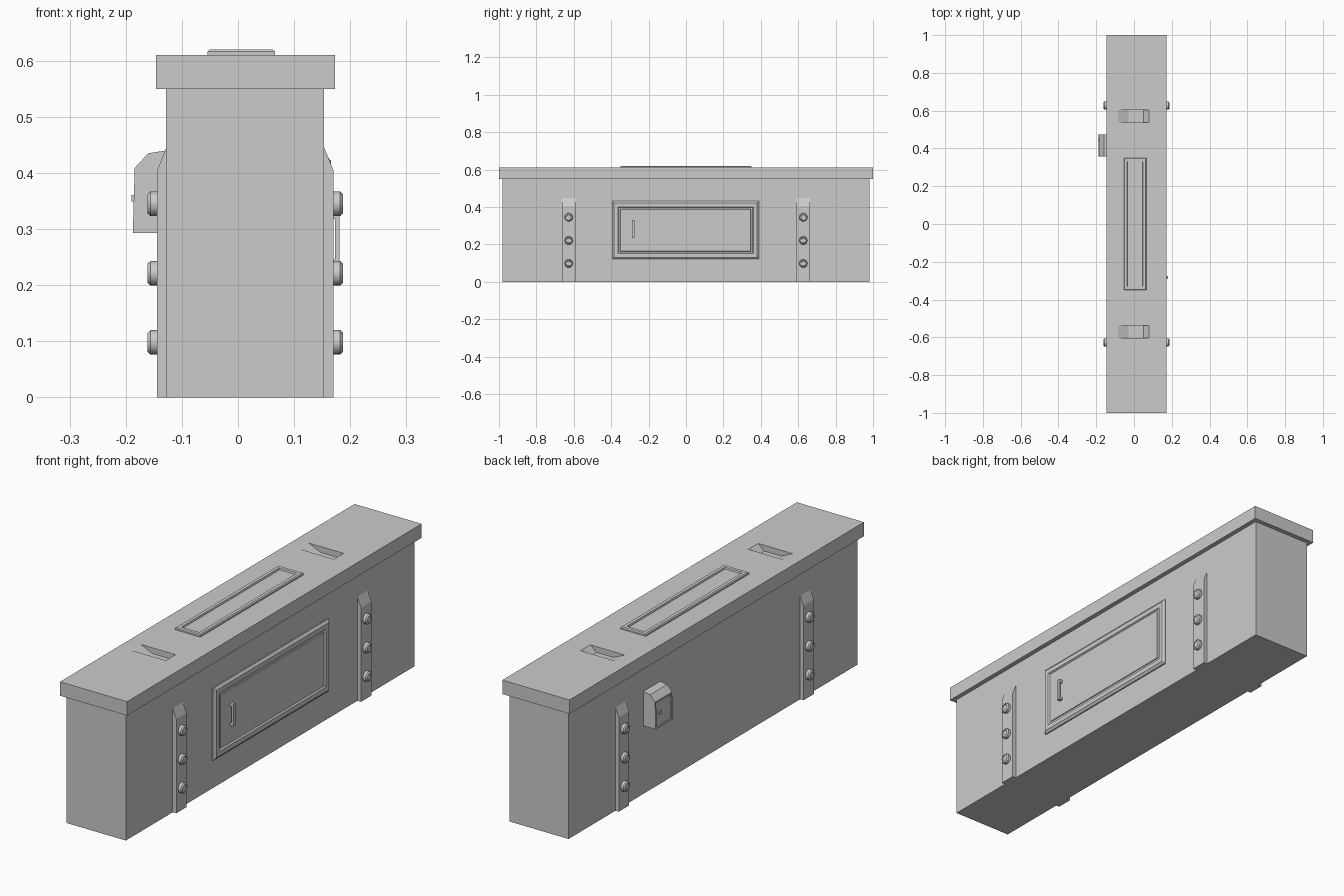
import bpy, bmesh, math
from mathutils import Matrix, Vector

if "Cube" in bpy.data.objects:
    bpy.data.objects.remove(bpy.data.objects["Cube"])

CX = 0.013  # centre line of the case


def finish(name, bm):
    bmesh.ops.recalc_face_normals(bm, faces=bm.faces)
    me = bpy.data.meshes.new(name)
    bm.to_mesh(me)
    bm.free()
    ob = bpy.data.objects.new(name, me)
    bpy.context.scene.collection.objects.link(ob)
    return ob


def box(name, x0, x1, y0, y1, z0, z1):
    bm = bmesh.new()
    size = Matrix.Diagonal((x1 - x0, y1 - y0, z1 - z0, 1))
    mid = Matrix.Translation(((x0 + x1) / 2, (y0 + y1) / 2, (z0 + z1) / 2))
    bmesh.ops.create_cube(bm, size=1, matrix=mid @ size)
    return finish(name, bm)


def extrude_y(name, profile, y0, y1):
    """Extrude an (x, z) outline along y."""
    bm = bmesh.new()
    a = [bm.verts.new((x, y0, z)) for x, z in profile]
    b = [bm.verts.new((x, y1, z)) for x, z in profile]
    bm.faces.new(a)
    bm.faces.new(b)
    for i in range(len(a)):
        j = (i + 1) % len(a)
        bm.faces.new((a[i], a[j], b[j], b[i]))
    return finish(name, bm)


def stack(name, rings, place):
    """Loft outlines [(points, height)], cap both ends, place with place(u, v, w)."""
    bm = bmesh.new()
    loops = [[bm.verts.new(place(u, v, w)) for u, v in pts] for pts, w in rings]
    for a, b in zip(loops, loops[1:]):
        for i in range(len(a)):
            j = (i + 1) % len(a)
            bm.faces.new((a[i], a[j], b[j], b[i]))
    bm.faces.new(loops[0])
    bm.faces.new(loops[-1])
    return finish(name, bm)


def rect(hu, hv):
    return [(-hu, -hv), (hu, -hv), (hu, hv), (-hu, hv)]


def circle(r, n=16):
    return [(r * math.cos(2 * math.pi * i / n), r * math.sin(2 * math.pi * i / n)) for i in range(n)]


# Case body and overhanging lid
box("case_body", -0.128, 0.153, -0.98, 0.98, 0, 0.55)
lid = box("case_lid", -0.146, 0.173, -1, 1, 0.55, 0.61)

# Grip recesses with sloped ends cut into the lid
for y in (-0.57, 0.57):
    cutter = extrude_y("grip_cutter", [(-0.097, 0.615), (-0.03, 0.585), (0.05, 0.585), (0.085, 0.615)],
                       y - 0.033, y + 0.033)
    mod = lid.modifiers.new("grip_recess", 'BOOLEAN')
    mod.operation = 'DIFFERENCE'
    mod.solver = 'EXACT'
    mod.object = cutter
    bpy.context.view_layer.objects.active = lid
    bpy.ops.object.modifier_apply(modifier=mod.name)
    bpy.data.objects.remove(cutter)

# Raised frame on the lid
stack("lid_frame", [(rect(0.06, 0.35), 0.605), (rect(0.06, 0.35), 0.616), (rect(0.056, 0.346), 0.62),
                    (rect(0.042, 0.332), 0.62), (rect(0.040, 0.330), 0.613)],
      lambda u, v, w: (0.006 + u, v, w))

# Access door with bevelled frame and sunken panel
W, H = 0.392, 0.155
door = [(0, 0.148), (0, 0.158), (0.01, 0.166), (0.03, 0.166), (0.034, 0.16), (0.042, 0.16), (0.044, 0.163)]
stack("access_door", [(rect(W - i, H - i), x) for i, x in door],
      lambda u, v, w: (w, u - 0.002, 0.276 + v))

# Door pull: bar on two feet
box("door_pull_bar", 0.173, 0.181, -0.29, -0.275, 0.234, 0.33)
for z in (0.234, 0.318):
    box("door_pull_foot", 0.155, 0.175, -0.29, -0.275, z, z + 0.012)

# Straps with tapered tops, and their bolts, on both sides
for s in (-1, 1):
    for y in (-0.627, 0.627):
        profile = [(CX + s * x, z) for x, z in ((0.13, 0), (0.157, 0), (0.157, 0.405), (0.140, 0.447), (0.13, 0.447))]
        extrude_y("side_strap", profile, y - 0.035, y + 0.035)
        for z in (0.098, 0.221, 0.345):
            rings = [(circle(0.022), 0.15), (circle(0.022), 0.169), (circle(0.017), 0.174),
                     (circle(0.013), 0.174), (circle(0.012), 0.172)]
            bolt = stack("strap_bolt", rings,
                         lambda u, v, w: (CX + s * w, y + u, z + v))
            bpy.ops.object.select_all(action='DESELECT')
            bolt.select_set(True)
            bpy.context.view_layer.objects.active = bolt
            bpy.ops.object.shade_smooth_by_angle(angle=math.radians(30))

# Lock box on the left side, with a sunken front panel
lock = extrude_y("lock_box", [(-0.12, 0.293), (-0.1875, 0.293), (-0.184, 0.409),
                              (-0.16, 0.435), (-0.128, 0.44), (-0.12, 0.44)], 0.357, 0.473)
bm = bmesh.new()
bm.from_mesh(lock.data)
front = [f for f in bm.faces if f.normal.dot(Vector((-1, 0, 0))) > 0.95]
bmesh.ops.inset_region(bm, faces=front, thickness=0.01)
bmesh.ops.inset_region(bm, faces=front, thickness=0.002, depth=-0.004)
bm.to_mesh(lock.data)
bm.free()
box("lock_knob", -0.19, -0.18, 0.438, 0.45, 0.349, 0.361)
